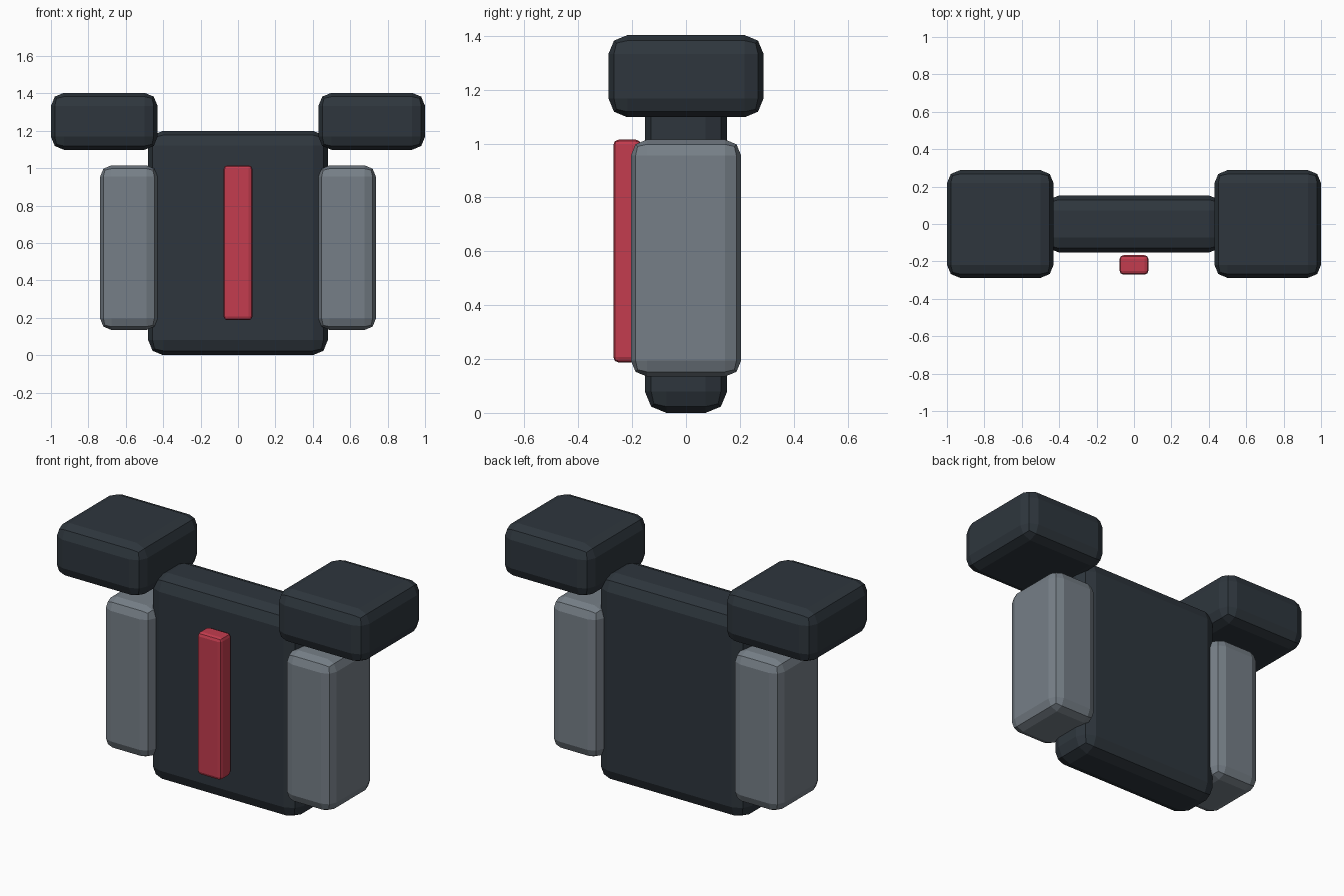
import bpy

if "Cube" in bpy.data.objects:
    bpy.data.objects.remove(bpy.data.objects["Cube"])


def linear(c):
    c /= 255
    return c / 12.92 if c <= 0.04045 else ((c + 0.055) / 1.055) ** 2.4


def material(name, rgb):
    mat = bpy.data.materials.new(name)
    mat.diffuse_color = (*[linear(c) for c in rgb], 1)
    mat.use_nodes = True
    mat.node_tree.nodes["Principled BSDF"].inputs["Base Color"].default_value = mat.diffuse_color
    return mat


dark = material("dark_slate", (46, 54, 61))
grey = material("steel_grey", (118, 127, 135))
red = material("crimson", (195, 60, 78))


def rounded_box(name, low, high, radius, mat):
    """Box between two corners with a two-step rounded edge."""
    centre = [(a + b) / 2 for a, b in zip(low, high)]
    bpy.ops.mesh.primitive_cube_add(size=1, location=centre)
    obj = bpy.context.object
    obj.name = name
    obj.scale = [b - a for a, b in zip(low, high)]
    bpy.ops.object.transform_apply(location=False, rotation=False, scale=True)
    bevel = obj.modifiers.new("rounded_edges", "BEVEL")
    bevel.width = radius
    bevel.segments = 2
    bevel.limit_method = "NONE"
    obj.data.materials.append(mat)
    return obj


# Main body slab and the stripe floating in front of it
rounded_box("torso", (-0.48, -0.153, 0), (0.48, 0.153, 1.2), 0.08, dark)
rounded_box("chest_stripe", (-0.077, -0.27, 0.187), (0.077, -0.167, 1.015), 0.02, red)

# Side panels and shoulder blocks, one pair per side
for side, s in (("left", -1), ("right", 1)):
    for part, x0, x1, y, z0, z1, radius, mat in (
        ("side_panel", 0.43, 0.737, 0.205, 0.135, 1.015, 0.06, grey),
        ("shoulder_pad", 0.43, 1.0, 0.288, 1.098, 1.403, 0.07, dark),
    ):
        xs = sorted((s * x0, s * x1))
        rounded_box(f"{side}_{part}", (xs[0], -y, z0), (xs[1], y, z1), radius, mat)
